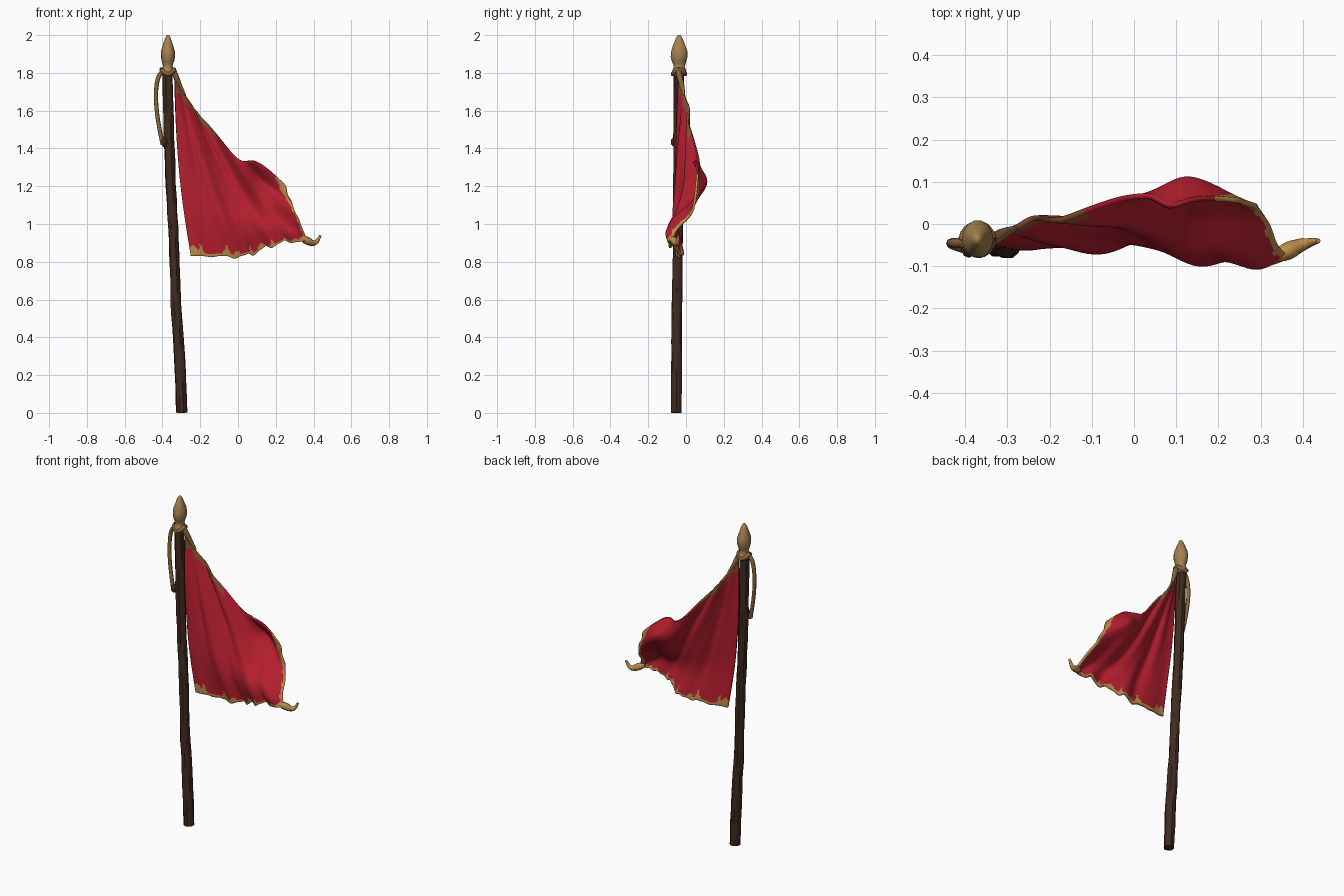
import bpy, bmesh, math, random
from mathutils import Vector

if "Cube" in bpy.data.objects:
    bpy.data.objects.remove(bpy.data.objects["Cube"])

random.seed(4)


def material(name, rgb):
    m = bpy.data.materials.new(name)
    m.diffuse_color = (*rgb, 1)
    m.use_nodes = True
    m.node_tree.nodes["Principled BSDF"].inputs["Base Color"].default_value = m.diffuse_color
    return m


RED = material("red cloth", (0.46, 0.013, 0.027))
OCHRE = material("ochre trim", (0.52, 0.26, 0.07))
STRAP = material("brown strap", (0.25, 0.075, 0.03))
WOOD = material("dark wood", (0.052, 0.024, 0.014))
TAN = material("carved tan", (0.38, 0.22, 0.08))
ROPE = material("rope brown", (0.25, 0.13, 0.042))


def cat(p, t):
    """Smooth curve through evenly spaced control points, t in 0..1."""
    n = len(p) - 1
    f = min(max(t, 0), 1) * n
    i = min(int(f), n - 1)
    f -= i
    b, c = p[i], p[i + 1]
    a = p[i - 1] if i > 0 else b * 2 - c
    d = p[i + 2] if i + 2 <= n else c * 2 - b
    return (b * 2 + (c - a) * f + (a * 2 - b * 5 + c * 4 - d) * f * f
            + (b * 3 - a - c * 3 + d) * f ** 3) * 0.5


def finish(name, bm, mats, angle):
    bmesh.ops.recalc_face_normals(bm, faces=bm.faces)
    me = bpy.data.meshes.new(name)
    bm.to_mesh(me)
    bm.free()
    ob = bpy.data.objects.new(name, me)
    bpy.context.collection.objects.link(ob)
    for m in mats:
        me.materials.append(m)
    bpy.ops.object.select_all(action='DESELECT')
    ob.select_set(True)
    bpy.context.view_layer.objects.active = ob
    bpy.ops.object.shade_smooth_by_angle(angle=math.radians(angle))
    return ob


def tube(name, path, radii, mat, sides=10, jitter=0.0, squash=1.0, steps=None, angle=50):
    """Rings swept along a path; squash narrows the first (x) direction."""
    pts = [Vector(p) for p in path]
    rad = list(radii)
    if steps:
        pts, rad = ([cat(pts, k / steps) for k in range(steps + 1)],
                    [cat(rad, k / steps) for k in range(steps + 1)])
    bm = bmesh.new()
    rings = []
    for k, p in enumerate(pts):
        t = (pts[min(k + 1, len(pts) - 1)] - pts[max(k - 1, 0)]).normalized()
        e2 = t.cross(Vector((1, 0, 0)) if abs(t.x) < 0.9 else Vector((0, 0, 1))).normalized()
        if e2.y < 0:
            e2 = -e2
        e1 = e2.cross(t)
        ring = []
        for j in range(sides):
            a = 2 * math.pi * j / sides
            r = rad[k] * (1 + random.uniform(-jitter, jitter))
            ring.append(bm.verts.new(p + e1 * r * squash * math.cos(a) + e2 * r * math.sin(a)))
        rings.append(ring)
    for a, b in zip(rings, rings[1:]):
        for j in range(sides):
            bm.faces.new((a[j], a[(j + 1) % sides], b[(j + 1) % sides], b[j]))
    bm.faces.new(rings[0])
    bm.faces.new(rings[-1])
    ob = finish(name, bm, [mat], angle)
    for v in ob.data.vertices:
        v.co.z = max(v.co.z, 0)
    return ob


# Slightly crooked wooden pole
tube("pole", [(-.297, -.051, 0), (-.31, -.05, .3), (-.328, -.048, .58), (-.337, -.044, .85),
              (-.352, -.042, 1.13), (-.365, -.039, 1.45), (-.374, -.037, 1.80)],
     [.03, .03, .028, .027, .027, .028, .028], WOOD, sides=10, jitter=.06, steps=24, angle=35)

# Carved finial with collar
prof = [(1.785, .03), (1.795, .036), (1.81, .038), (1.82, .034), (1.835, .029), (1.85, .034),
        (1.865, .04), (1.885, .045), (1.91, .044), (1.93, .039), (1.955, .029), (1.98, .019),
        (1.992, .013), (2.0, .005)]
tube("finial", [(-.371, -.036, z) for z, r in prof], [r for z, r in prof], TAN,
     sides=14, jitter=.03, squash=.84)

# Rope looped round the neck, hanging down the pole
ring = [(-.371 + .033 * math.cos(a), -.037 + .032 * math.sin(a), 1.806 + .012 * math.cos(a * 2))
        for a in [math.pi * k / 8 for k in range(17)]]
tube("rope_collar", ring, [.012] * 17, ROPE, sides=8)
tube("hanging_rope", [(-.385, -.04, 1.82), (-.42, -.045, 1.78), (-.434, -.045, 1.70), (-.43, -.05, 1.60),
                      (-.415, -.055, 1.50), (-.398, -.06, 1.42)],
     [.012, .012, .011, .011, .011, .012], ROPE, sides=8, steps=20)
tube("rope_knot", [(-.392, -.058, 1.46), (-.392, -.064, 1.445), (-.392, -.064, 1.425), (-.392, -.06, 1.41)],
     [.006, .015, .016, .006], WOOD, sides=8)
tube("corner_tie", [(-.345, -.04, 1.815), (-.33, -.035, 1.785), (-.31, -.022, 1.735), (-.28, -.01, 1.68)],
     [.016, .015, .013, .006], ROPE, sides=8, steps=8)

# Flag cloth: columns run from the sagging top edge to the ragged bottom edge
top = [(-.335, 1.785), (-.265, 1.655), (-.13, 1.49), (0, 1.345), (.11, 1.325), (.24, 1.22)]
bottom = [(-.25, .83), (-.1, .828), (.03, .83), (.14, .87), (.25, .905), (.365, .905)]
sway = [(-.035, -.045, -.05, -.055, -.05), (0, -.03, -.045, -.055, -.035), (.03, 0, -.03, -.055, -.025),
        (.055, .045, -.01, -.065, -.055), (.06, .11, .03, -.09, -.085), (.055, .05, .035, -.01, -.07)]
columns = []
for t, b, ys in zip(top, bottom, sway):
    columns.append([Vector((t[0] + (b[0] - t[0]) * k / 4, y, t[1] + (b[1] - t[1]) * k / 4))
                    for k, y in enumerate(ys)])


def cloth(s, v):
    p = cat([cat(c, v) for c in columns], s)
    dx, dz = p.x + .335, 1.82 - p.z
    r, ang = math.hypot(dx, dz), math.atan2(dx, dz)
    inner = min(1, 4 * (1 - s) + .2) * min(1, s * 6 + .1)
    # folds fanning out of the tied corner, stronger towards the fly
    strong = .4 + .6 * min(1, max(0, (ang - .2) / .25))
    p.y += .014 * strong * min(1, r / .5) * inner * math.sin(ang * 32 + 1.5 * r)
    p.y += .004 * strong * min(1, r / .6) * inner * math.sin(ang * 61 - 2 * r)
    # billow pushed to the front near the lower fly corner
    p.y -= .034 * math.exp(-((p.x - .31) / .06) ** 2 - ((p.z - .96) / .06) ** 2)
    p.x -= .022 * math.sin(math.pi * v) * (1 - s) ** 3
    # ragged hem
    p.z += v ** 8 * min(1, s * 2) * (1 - s ** 6) * (.010 * math.sin(s * 34) + .004 * math.sin(s * 71 + 1))
    p.x += s ** 10 * (1 - v) * .005 * math.sin(v * 22)
    return p


N, M = 110, 110
bm = bmesh.new()
grid = [[bm.verts.new(cloth(i / N, j / M)) for j in range(M + 1)] for i in range(N + 1)]
for i in range(N):
    for j in range(M):
        f = bm.faces.new((grid[i][j], grid[i][j + 1], grid[i + 1][j + 1], grid[i + 1][j]))
        s, v = (i + .5) / N, (j + .5) / M
        c = f.calc_center_median()
        patch = max(0, math.sin(s * 23 + .8) + .7 * math.sin(s * 57) - .2)
        spike = max(0, math.sin(s * 31 - .9)) ** 12
        hem = .018 + .03 * patch + .06 * spike * (s < .75) + .03 * max(0, s - .85) / .15
        fly = .02 + .055 * max(0, 1 - v * 2) + .005 * math.sin(v * 40) + .08 * max(0, v - .9) / .1
        if 1 - v < hem or 1 - s < fly:
            f.material_index = 1
        elif c.z > 1.69 or (s < .42 and v < .05 + .01 * math.sin(s * 50)):
            f.material_index = 2
flag = finish("flag_cloth", bm, [RED, OCHRE, STRAP], 60)
sol = flag.modifiers.new("thickness", 'SOLIDIFY')
sol.thickness = .012
sol.offset = 0

# Curled pointed corner of the flag
tube("flag_tip", [(.335, -.078, .925), (.365, -.064, .912), (.396, -.05, .899), (.418, -.044, .908), (.437, -.04, .94)],
     [.014, .021, .016, .011, .006], OCHRE, sides=8, steps=14)
